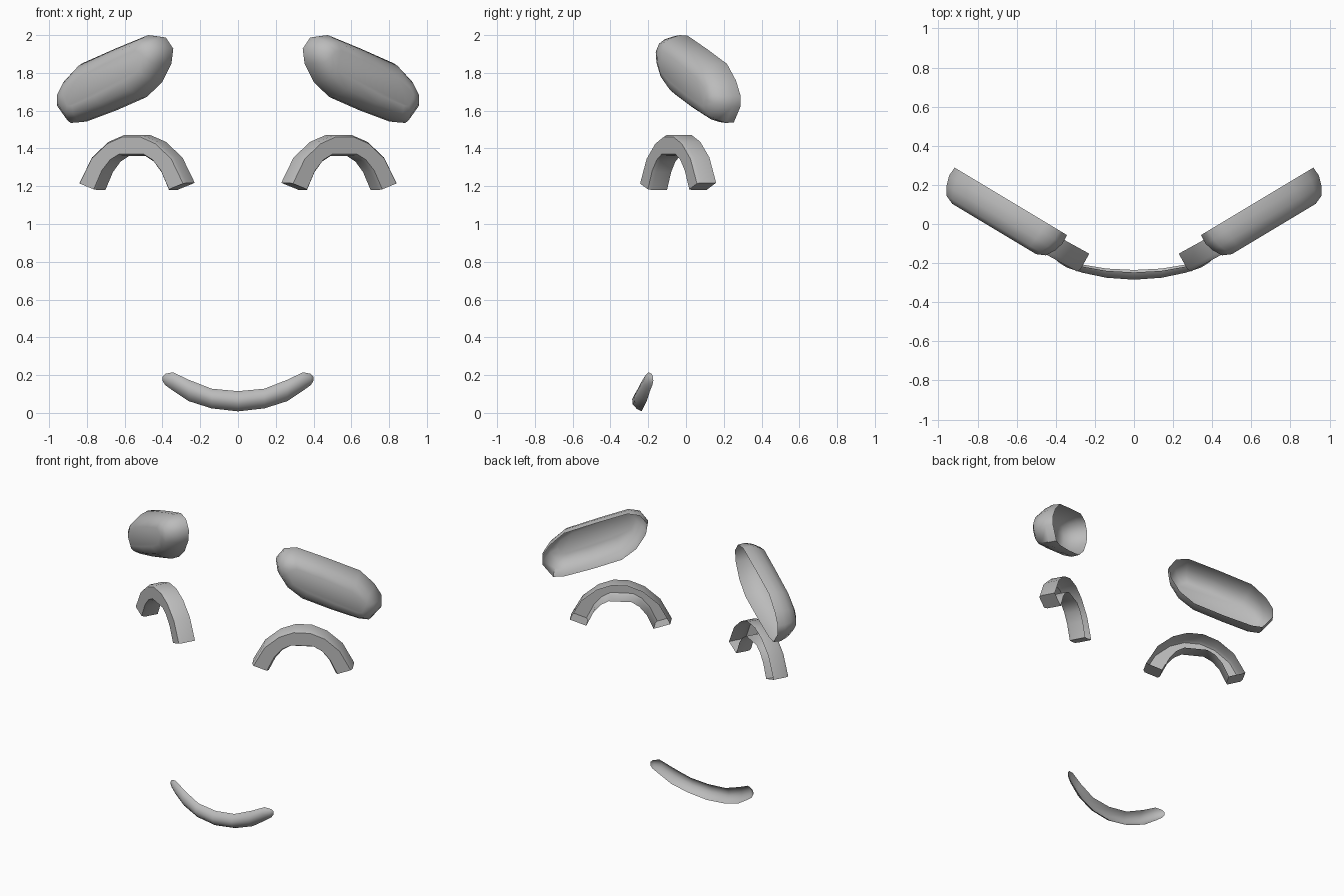
import bpy, bmesh, math
from mathutils import Vector

if "Cube" in bpy.data.objects:
    bpy.data.objects.remove(bpy.data.objects["Cube"])

grey = bpy.data.materials.new("plain_grey")
grey.diffuse_color = (0.5, 0.5, 0.5, 1)
grey.use_nodes = True
grey.node_tree.nodes["Principled BSDF"].inputs["Base Color"].default_value = grey.diffuse_color


def loft(name, rings, side=1, closed=False, cap_first=False, cap_last=False, angle=50):
    """Skin a run of point rings; side=-1 mirrors in x."""
    bm = bmesh.new()
    rows = [[bm.verts.new((p[0] * side, p[1], p[2])) for p in r] for r in rings]
    n = len(rows[0])
    for a, b in zip(rows, rows[1:]):
        for i in range(n if closed else n - 1):
            j = (i + 1) % n
            bm.faces.new((a[i], a[j], b[j], b[i]))
    if cap_first:
        bm.faces.new(rows[0])
    if cap_last:
        bm.faces.new(rows[-1])
    bmesh.ops.recalc_face_normals(bm, faces=bm.faces[:])
    me = bpy.data.meshes.new(name)
    bm.to_mesh(me)
    bm.free()
    me.materials.append(grey)
    ob = bpy.data.objects.new(name, me)
    bpy.context.collection.objects.link(ob)
    bpy.ops.object.select_all(action='DESELECT')
    ob.select_set(True)
    bpy.context.view_layer.objects.active = ob
    bpy.ops.object.shade_smooth_by_angle(angle=math.radians(angle))
    return ob


# Brow pad: slanted rounded outline, domed forward, open at the back
brow_outline = [(.38, 1.99), (.45, 2.0), (.62, 1.93), (.80, 1.85), (.88, 1.76),
                (.92, 1.68), (.92, 1.62), (.86, 1.535), (.80, 1.54), (.64, 1.60),
                (.48, 1.67), (.40, 1.75), (.35, 1.85), (.34, 1.93)]
brow_rings = [(0, .98), (.05, 1.0), (.10, .90), (.145, .72), (.165, .42)]
spine_a, spine_b = Vector((.47, 1.86)), Vector((.79, 1.69))


def brow():
    rings = []
    d = spine_b - spine_a
    for depth, f in brow_rings:
        ring = []
        for p in brow_outline:
            p = Vector(p)
            t = max(0, min(1, (p - spine_a).dot(d) / d.length_squared))
            s = spine_a + d * t
            x, z = s + (p - s) * f
            ring.append((x + .515 * depth, .60 * x - .262 - .857 * depth, z))
        rings.append(ring)
    return rings


# Cheek arch: channel section swept over an arch, open at the back
arch_outer = [(.283, 1.218), (.218, 1.352), (.13, 1.435), (.045, 1.472)]
arch_inner = [(.19, 1.18), (.15, 1.275), (.11, 1.33), (.065, 1.36)]
arch_section = [(0, 0), (0, .09), (.10, .11), (.90, .11), (1, .09), (1, 0)]


def arch():
    pairs = list(zip(arch_outer, arch_inner))
    cols = [(-o[0], o[1], -i[0], i[1]) for o, i in pairs]
    cols += [(o[0], o[1], i[0], i[1]) for o, i in reversed(pairs)]
    rings = []
    for ox, oz, ix, iz in cols:
        ring = []
        for f, depth in arch_section:
            x = .512 + ox + (ix - ox) * f
            z = oz + (iz - oz) * f
            ring.append((x + .48 * depth, .55 * (x - .232) - .15 - .877 * depth, z))
        rings.append(ring)
    return rings


for label, side in (("right", 1), ("left", -1)):
    loft("brow_pad_" + label, brow(), side, closed=True, cap_last=True)
    loft("cheek_arch_" + label, arch(), side, cap_first=True, cap_last=True, angle=55)

# Mouth strip: x, top z, bottom z, back y, depth
mouth_half = [(0, .115, .008, -.235, .05), (.14, .128, .024, -.228, .047),
              (.26, .175, .062, -.208, .042), (.345, .215, .118, -.19, .032),
              (.385, .207, .147, -.178, .018), (.40, .192, .17, -.173, .008)]
mouth_section = [(1, .25), (.85, .75), (.6, 1), (.35, .95), (.12, .5), (0, 0)]
mouth_cols = [(-c[0],) + c[1:] for c in reversed(mouth_half[1:])] + mouth_half
mouth = [[(x, yb - d * k, zb + (zt - zb) * f) for f, k in mouth_section]
         for x, zt, zb, yb, d in mouth_cols]
loft("mouth_strip", mouth, cap_first=True, cap_last=True, angle=60)
